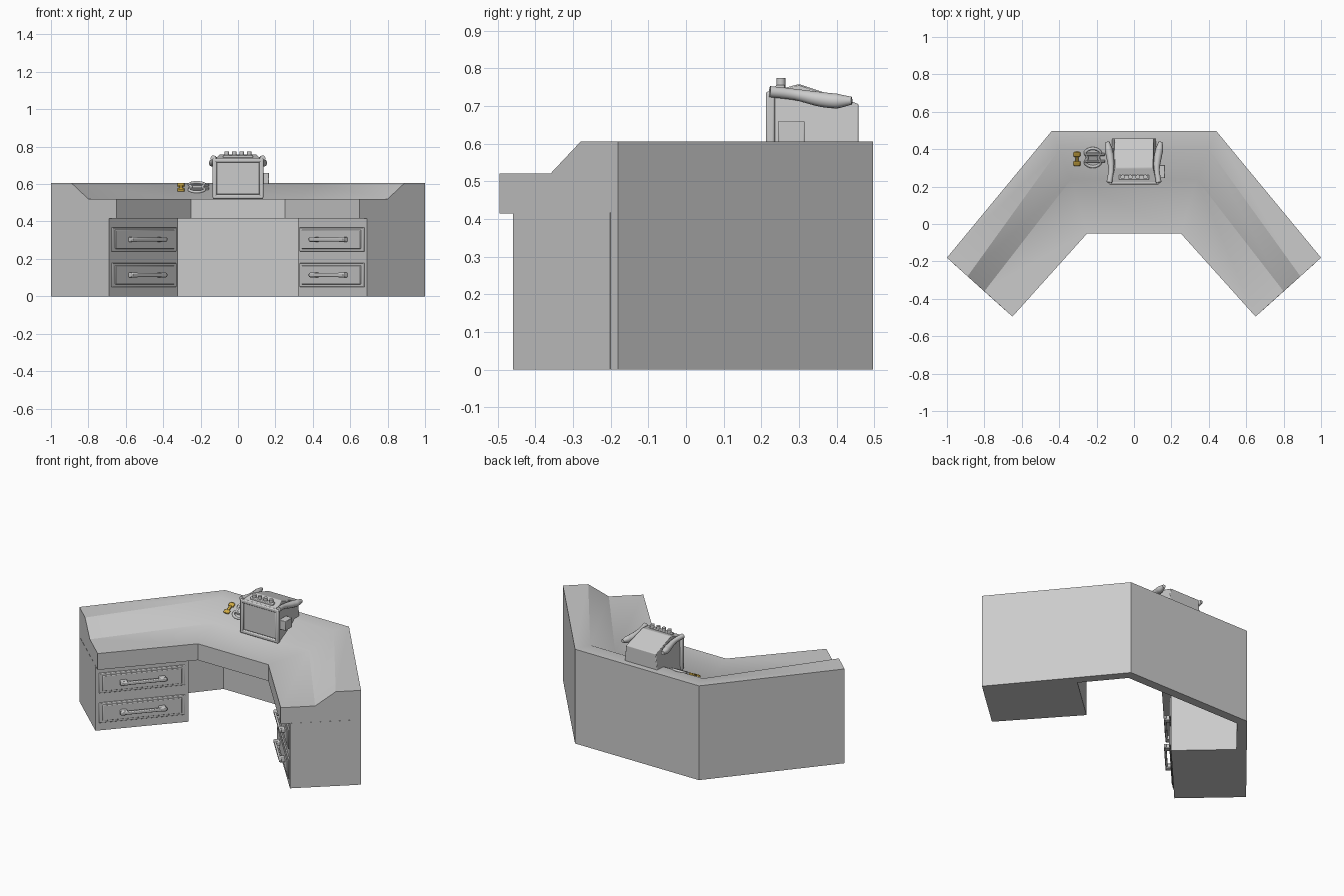
import bpy, bmesh, math
from mathutils import Vector, Matrix

if "Cube" in bpy.data.objects:
    bpy.data.objects.remove(bpy.data.objects["Cube"])

gold = bpy.data.materials.new("gold")
gold.diffuse_color = (0.65, 0.42, 0.06, 1)
gold.use_nodes = True
gold.node_tree.nodes["Principled BSDF"].inputs["Base Color"].default_value = gold.diffuse_color


def mesh(name, verts, faces, bevel=0, mat=None):
    me = bpy.data.meshes.new(name)
    me.from_pydata([tuple(v) for v in verts], [], faces)
    bm = bmesh.new()
    bm.from_mesh(me)
    bmesh.ops.recalc_face_normals(bm, faces=bm.faces)
    bm.to_mesh(me)
    bm.free()
    ob = bpy.data.objects.new(name, me)
    bpy.context.collection.objects.link(ob)
    if bevel:
        m = ob.modifiers.new("bevel", 'BEVEL')
        m.width, m.segments = bevel, 2
    if mat:
        me.materials.append(mat)
    return ob


def loft(name, rings, **kw):
    """Skin a list of equal closed rings and cap both ends."""
    n = len(rings[0])
    faces = [(r * n + i, r * n + (i + 1) % n, (r + 1) * n + (i + 1) % n, (r + 1) * n + i)
             for r in range(len(rings) - 1) for i in range(n)]
    faces += [tuple(range(n)), tuple((len(rings) - 1) * n + i for i in range(n))]
    return mesh(name, [v for r in rings for v in r], faces, **kw)


def box(name, lo, hi, M=Matrix(), **kw):
    rings = [[M @ Vector((x, y, z)) for x, y in
              ((lo[0], lo[1]), (hi[0], lo[1]), (hi[0], hi[1]), (lo[0], hi[1]))]
             for z in (lo[2], hi[2])]
    return loft(name, rings, **kw)


def tube(name, pts, depth, cyclic=False, mat=None):
    """Round tube through points (x, y, z, radius factor)."""
    cu = bpy.data.curves.new(name, 'CURVE')
    cu.dimensions = '3D'
    cu.bevel_depth, cu.bevel_resolution, cu.use_fill_caps = depth, 3, True
    cu.resolution_u = 6
    sp = cu.splines.new('BEZIER')
    sp.bezier_points.add(len(pts) - 1)
    for b, p in zip(sp.bezier_points, pts):
        b.co, b.radius = p[:3], p[3]
        b.handle_left_type = b.handle_right_type = 'AUTO'
    sp.use_cyclic_u = cyclic
    ob = bpy.data.objects.new(name, cu)
    bpy.context.collection.objects.link(ob)
    if mat:
        cu.materials.append(mat)
    return ob


# desk shell: one cross-section carried round three straight runs
end = [(1, -.18, 0), (1, -.18, .605), (.89, -.28, .605), (.80, -.36, .52),
       (.65, -.495, .52), (.65, -.495, .415), (.955, -.22, .415), (.955, -.22, 0)]
mid = [(.44, .497, 0), (.44, .497, .605), (.40, .40, .605), (.335, .24, .52),
       (.25, -.05, .52), (.25, -.05, .415), (.41, .44, .415), (.41, .44, 0)]
flip = lambda ring: [(-x, y, z) for x, y, z in ring]
desk = loft("desk_shell", [flip(end), flip(mid), mid, end])

# drawer pedestals, drawers and handles on both wings
for s, side in ((1, "right"), (-1, "left")):
    u, n = Vector((.669, -.744, 0)), Vector((-.744, -.669, 0))
    M = Matrix(((u.x, n.x, 0, .32), (u.y, n.y, 0, -.047), (0, 0, 1, 0), (0, 0, 0, 1)))
    M = Matrix.Diagonal((s, 1, 1, 1)) @ M
    box(side + "_pedestal", (0, -.385, 0), (.554, 0, .417), M)
    for z in (.05, .24):
        box(side + "_drawer", (.02, -.005, z), (.534, .008, z + .128), M, bevel=.004)
        box(side + "_drawer_panel", (.04, .0, z + .014), (.514, .013, z + .114), M, bevel=.004)
        box(side + "_handle_bar", (.135, .032, z + .053), (.415, .046, z + .075), M, bevel=.005)
        for a in (.14, .37):
            box(side + "_handle_post", (a, .0, z + .05), (a + .04, .044, z + .078), M, bevel=.005)

# machine body: side profile extruded across x, narrower on top
prof = [(.225, .525, .125), (.458, .525, .125), (.458, .705, .105), (.30, .758, .10), (.225, .738, .12)]
loft("machine_body", [[(s * w, y, z) for y, z, w in prof] for s in (-1, 1)], bevel=.004)

# framed front
tube_z = (.533, .727)
box("front_panel", (-.115, .219, .545), (.115, .235, .72), bevel=.004)
for z in tube_z:
    box("front_rail", (-.135, .212, z - .011), (.135, .236, z + .011), bevel=.006)
for s in (-1, 1):
    box("front_post", (s * .125 - .011, .212, .525), (s * .125 + .011, .236, .738), bevel=.006)
box("side_box", (.12, .245, .60), (.166, .315, .66), bevel=.003)

# padded rails along the top sides
for s in (-1, 1):
    tube("side_rail", [(s * .132, .222, .738, .85), (s * .122, .29, .73, .85),
                       (s * .128, .36, .717, 1.15), (s * .136, .40, .713, 1.15),
                       (s * .142, .44, .714, .6)], .018)

# controls on top
box("control_bar", (-.08, .238, .738), (.08, .262, .756), bevel=.004)
for x in (-.06, -.02, .02, .06):
    bpy.ops.mesh.primitive_cylinder_add(vertices=16, radius=.012, depth=.026, location=(x, .252, .761))
    bpy.context.object.name = "control_knob"

# small grey tool lying on the slope
T = Matrix.Translation((-.22, .355, .583)) @ Matrix.Rotation(math.atan2(.085, .16), 4, 'X')
tool = tube("tool_ring", [tuple(T @ Vector((x, y, 0))) + (1,) for x, y in
            ((-.038, -.038), (.038, -.038), (.03, 0), (.038, .038), (-.038, .038), (-.03, 0))], .008, True)
for y in (-.02, .02):
    box("tool_bar", (-.045, y - .006, -.007), (.065, y + .006, .008), T, bevel=.003)
box("tool_plate", (-.03, -.03, -.006), (.03, .03, .004), T, bevel=.003)

# small gold piece beside it
G = Matrix.Translation((-.305, .35, .582)) @ Matrix.Rotation(math.atan2(.085, .16), 4, 'X')
for y in (-.03, .025):
    box("gold_lug", (-.018, y - .012, -.008), (.018, y + .012, .008), G, bevel=.004, mat=gold)
box("gold_stem", (-.008, -.035, -.006), (.008, .042, .006), G, bevel=.003, mat=gold)

# smooth shading with sharp edges kept
for ob in bpy.data.objects:
    if ob.type == 'MESH':
        bpy.ops.object.select_all(action='DESELECT')
        ob.select_set(True)
        bpy.context.view_layer.objects.active = ob
        bpy.ops.object.shade_smooth_by_angle(angle=math.radians(30))
